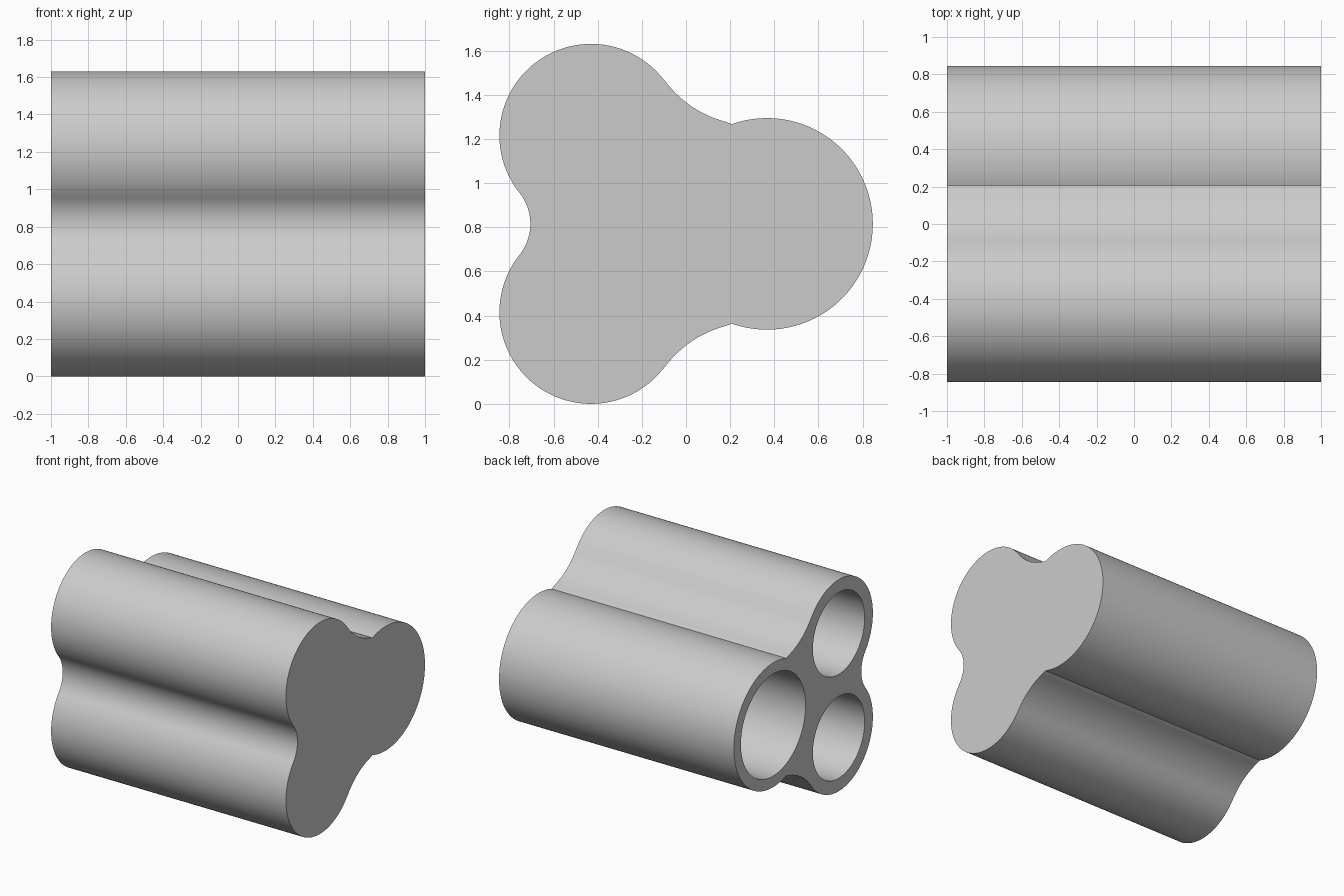
import bpy, bmesh
from math import sin, cos, radians, pi

cube = bpy.data.objects.get("Cube")
if cube:
    bpy.data.objects.remove(cube, do_unlink=True)

MID = 0.815      # height of the symmetry plane
LENGTH = 2.0
FLOOR = 0.1      # thickness of the closed end

grey = bpy.data.materials.new("light grey")
grey.use_nodes = True
colour = (0.6, 0.6, 0.6, 1)
grey.diffuse_color = colour
grey.node_tree.nodes["Principled BSDF"].inputs["Base Color"].default_value = colour


def arc(y, z, r, start, end, n):
    """Points (y, z) on a circular arc, z measured from the symmetry plane."""
    angles = [radians(start + (end - start) * i / n) for i in range(n + 1)]
    return [(y + r * cos(a), z + r * sin(a)) for a in angles]


def prism(name, outline, x0, x1):
    """Extrude a (y, z) outline along x."""
    bm = bmesh.new()
    face = bm.faces.new([bm.verts.new((x0, y, MID + z)) for y, z in outline])
    ext = bmesh.ops.extrude_face_region(bm, geom=[face])
    verts = [v for v in ext["geom"] if isinstance(v, bmesh.types.BMVert)]
    bmesh.ops.translate(bm, verts=verts, vec=(x1 - x0, 0, 0))
    bmesh.ops.recalc_face_normals(bm, faces=bm.faces)
    mesh = bpy.data.meshes.new(name)
    bm.to_mesh(mesh)
    bm.free()
    mesh.materials.append(grey)
    ob = bpy.data.objects.new(name, mesh)
    bpy.context.collection.objects.link(ob)
    return ob


# Upper half of the three-lobed outline: back lobe, valley, front lobe, front groove
half = arc(0.367, 0, 0.479, 0, 109.6, 40)
half += arc(0.306, 0.946, 0.5, 258.4, 216.6, 16)[1:]
half += arc(-0.43, 0.4, 0.415, 36.6, 218.6, 60)[1:]
half += arc(-0.931, 0, 0.226, 38.6, 0, 12)[1:]
outline = half + [(y, -z) for y, z in half[-2:0:-1]]
body = prism("three_tube_body", outline, -LENGTH / 2, LENGTH / 2)

# Three blind bores, open at the -x end
bores = [(0.367, 0, 0.393), (-0.43, 0.4, 0.315), (-0.43, -0.4, 0.315)]
cutters = []
for y, z, r in bores:
    cutter = prism("bore_cutter", arc(y, z, r, 0, 360, 96)[:-1],
                   -LENGTH / 2 - 0.1, LENGTH / 2 - FLOOR)
    cutter.hide_render = True
    mod = body.modifiers.new("bore", 'BOOLEAN')
    mod.operation = 'DIFFERENCE'
    mod.solver = 'EXACT'
    mod.object = cutter
    cutters.append(cutter)

bpy.ops.object.select_all(action='DESELECT')
bpy.context.view_layer.objects.active = body
body.select_set(True)
for mod in list(body.modifiers):
    bpy.ops.object.modifier_apply(modifier=mod.name)
for cutter in cutters:
    bpy.data.objects.remove(cutter, do_unlink=True)

# Smooth walls with crisp rims and creases
bpy.ops.object.shade_smooth_by_angle(angle=radians(20))
